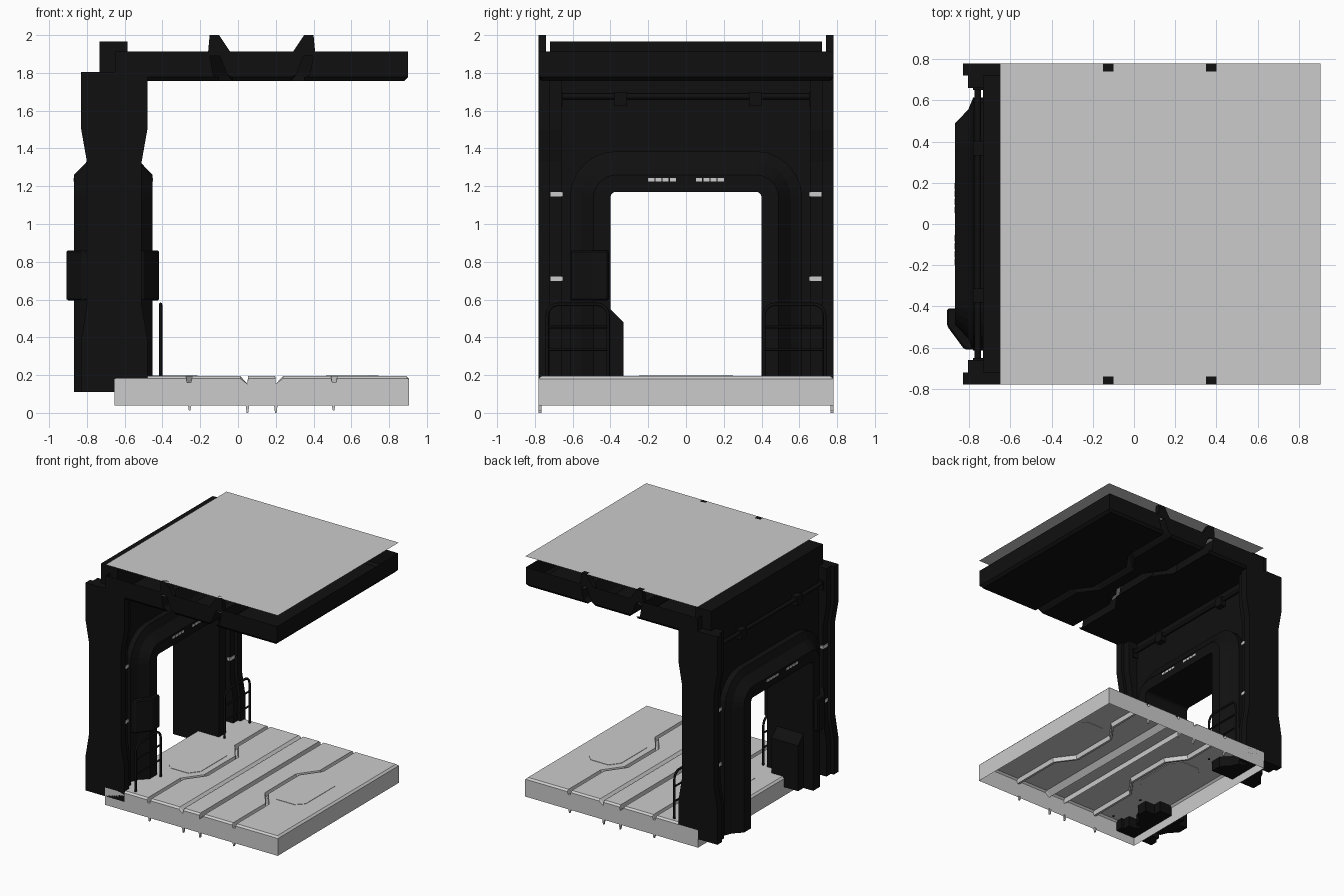
import bpy, bmesh, math
from mathutils import Vector

if "Cube" in bpy.data.objects:
    bpy.data.objects.remove(bpy.data.objects["Cube"])

CX = -0.66      # mid plane of the wall
MID = 0.125     # symmetry line of floor and ceiling grooves
black = bpy.data.materials.new("black_metal")
black.diffuse_color = (0.005, 0.005, 0.005, 1)
black.use_nodes = True
black.node_tree.nodes["Principled BSDF"].inputs["Base Color"].default_value = black.diffuse_color


def finish(name, bm, mat=None):
    bmesh.ops.recalc_face_normals(bm, faces=bm.faces)
    me = bpy.data.meshes.new(name)
    bm.to_mesh(me)
    bm.free()
    ob = bpy.data.objects.new(name, me)
    bpy.context.collection.objects.link(ob)
    if mat:
        me.materials.append(mat)
    return ob


def prism(name, pts, axis, a, b, mat=None):
    """Extrude a 2D outline from a to b along x, y or z."""
    put = {'x': lambda p, t: (t, p[0], p[1]),
           'y': lambda p, t: (p[0], t, p[1]),
           'z': lambda p, t: (p[0], p[1], t)}[axis]
    bm = bmesh.new()
    lo = [bm.verts.new(put(p, a)) for p in pts]
    hi = [bm.verts.new(put(p, b)) for p in pts]
    bm.faces.new(lo)
    bm.faces.new(hi)
    for i in range(len(pts)):
        j = (i + 1) % len(pts)
        bm.faces.new((lo[i], lo[j], hi[j], hi[i]))
    return finish(name, bm, mat)


def box(name, x0, x1, y0, y1, z0, z1, mat=None):
    return prism(name, [(x0, y0), (x1, y0), (x1, y1), (x0, y1)], 'z', z0, z1, mat)


def tube(name, pts, r, mat=None):
    cu = bpy.data.curves.new(name, 'CURVE')
    cu.dimensions = '3D'
    cu.bevel_depth = r
    cu.bevel_resolution = 2
    cu.use_fill_caps = True
    sp = cu.splines.new('POLY')
    sp.points.add(len(pts) - 1)
    for p, co in zip(sp.points, pts):
        p.co = (*co, 1)
    ob = bpy.data.objects.new(name, cu)
    bpy.context.collection.objects.link(ob)
    if mat:
        cu.materials.append(mat)
    return ob


# Stations along y, and how far the jogged grooves have moved at each one
STATIONS = [(-0.78, 0), (-0.765, 0), (-0.35, 0), (-0.2, 1), (0.2, 1),
            (0.35, 0), (0.765, 0), (0.78, 0)]


def tile(name, half, z_of, trim, mat=None, caps=True):
    """Sheet from half a profile of (x, depth, jog), mirrored about MID."""
    prof = half + [(2 * MID - x, z, -j) for x, z, j in reversed(half)]
    bm = bmesh.new()
    rows = []
    for k, (y, s) in enumerate(STATIONS):
        edge = trim if k in (0, len(STATIONS) - 1) else 0
        rows.append([bm.verts.new((x + s * j, y, z_of(max(d, edge)))) for x, d, j in prof])
    for r0, r1 in zip(rows, rows[1:]):
        for i in range(len(prof) - 1):
            bm.faces.new((r0[i], r0[i + 1], r1[i + 1], r1[i]))
    if caps:
        bm.faces.new(rows[0])
        bm.faces.new(rows[-1])
    return finish(name, bm, mat)


# Floor: open-bottomed tile with jogged outer grooves and straight inner ones
J = 0.11
tile("floor_tile", [(-0.655, 0.155, 0), (-0.655, 0.015, 0), (-0.64, 0, 0),
                    (-0.275, 0, J), (-0.268, 0.035, J), (-0.25, 0.035, J), (-0.243, 0, J),
                    (0.012, 0, 0), (0.05, 0.042, 0), (0.053, 0, 0)],
     lambda d: 0.195 - d, 0.013)
for y in (-0.78, 0.765):
    for x, z in ((-0.256, 0.012), (0.05, 0.0), (0.2, 0.0), (0.506, 0.012)):
        prism("groove_end", [(x - 0.01, 0.045), (x + 0.01, 0.045), (x + 0.004, z), (x - 0.004, z)],
              'y', y, y + 0.015)
for s in (-1, 1):
    hatch = [(0.34, -0.17), (0.4, -0.25), (0.56, -0.25), (0.62, -0.19),
             (0.62, 0.19), (0.56, 0.25), (0.4, 0.25), (0.34, 0.17)]
    prism("floor_hatch", [(MID + s * x, y) for x, y in hatch], 'z', 0.19, 0.198)

# Ceiling: open-topped tile with deep jogged channels holding light strips
tile("ceiling_tile", [(-0.65, 0.155, 0), (-0.65, 0.02, 0), (-0.63, 0, 0),
                      (-0.1, 0, J), (-0.13, 0.03, J), (-0.15, 0.14, J), (-0.1, 0.14, J),
                      (-0.055, 0.03, J), (-0.03, 0, J)],
     lambda d: 1.757 + d, 0.02, black)
for s in (-1, 1):
    bm = bmesh.new()
    rows = [[bm.verts.new((MID + s * (w - J * j), y, 1.885)) for w in (0.235, 0.27)]
            for y, j in STATIONS]
    for a, b in zip(rows, rows[1:]):
        bm.faces.new((a[0], a[1], b[1], b[0]))
    finish("ceiling_light_strip", bm)
    for y in (-0.78, 0.74):
        fin = [(0.285, 1.89), (0.275, 2.0), (0.225, 2.0), (0.165, 1.91), (0.165, 1.89)]
        prism("channel_end_fin", [(MID + s * x, z) for x, z in fin], 'y', y, y + 0.04, black)

# Roof sheet
bm = bmesh.new()
bm.faces.new([bm.verts.new(p) for p in ((-0.65, -0.78, 2), (0.905, -0.78, 2),
                                        (0.905, 0.78, 2), (-0.65, 0.78, 2))])
finish("roof_sheet", bm)


# Door arch outline, pushed outward by d
def arch(d, n=6):
    r = 0.03 + d
    pts = [(0.4 + d, 0.11)]
    pts += [(0.37 + r * math.cos(t), 1.14 + r * math.sin(t))
            for t in (math.pi / 2 * i / n for i in range(n + 1))]
    return pts + [(-y, z) for y, z in reversed(pts)]


# Wall panel with doorway
prism("wall_panel", [(0.72, 0.11), (0.72, 1.965), (-0.72, 1.965), (-0.72, 0.11)]
      + arch(0.0)[::-1], 'x', CX - 0.072, CX + 0.075, black)

# Door frame: chamfered section swept round the arch
section = [(0, -0.208), (0.09, -0.208), (0.155, -0.145), (0.215, -0.12), (0.215, 0.12),
           (0.155, 0.145), (0.09, 0.208), (0, 0.208)]
bm = bmesh.new()
loops = [[bm.verts.new((CX + 0.0 + h, y, z)) for y, z in arch(d)] for d, h in section]
for a, b in zip(loops, loops[1:] + loops[:1]):
    for i in range(len(a) - 1):
        bm.faces.new((a[i], a[i + 1], b[i + 1], b[i]))
bm.faces.new([l[0] for l in loops])
bm.faces.new([l[-1] for l in loops])
finish("door_frame", bm, black)


# End columns: waisted outer slab with a thinner inner step
def column_outline(k):
    right = [(0.175 - k, 0.11), (0.175 - k, 0.39), (0.145 - k, 0.57),
             (0.145 - k, 1.33), (0.175 - k, 1.5), (0.175 - k, 1.805)]
    return [(CX + 0.005 + h, z) for h, z in right] + \
           [(CX + 0.005 - h, z) for h, z in reversed(right)]


for s in (-1, 1):
    prism("end_column", column_outline(0), 'y', s * 0.72, s * 0.78, black)
    prism("column_step", column_outline(0.025), 'y', s * 0.66, s * 0.72, black)

# Both faces of the wall
for f in (-1, 1):
    # control box wrapped on the door frame
    outline = [(0.245, -0.41), (0.245, -0.495), (0.16, -0.61), (0.08, -0.61), (0.08, -0.41)]
    ob = prism("control_box", [(CX - 0.003 + f * h, y) for h, y in outline], 'z', 0.595, 0.86, black)
    bev = ob.modifiers.new("bevel", 'BEVEL')
    bev.width = 0.008
    # horizontal pipe and its brackets
    px = CX + f * 0.098
    tube("wall_pipe", [(px, -0.72, 1.675), (px, 0.72, 1.675)], 0.016, black)
    for y in (-0.685, -0.347, 0.368, 0.685):
        box("pipe_bracket", CX + f * 0.07, CX + f * 0.122, y - 0.035, y + 0.035, 1.625, 1.70, black)
    # lamps on the columns and above the door
    for s in (-1, 1):
        for z in (0.71, 1.157):
            box("column_lamp", CX + 0.005 + f * 0.1, CX + 0.005 + f * 0.125,
                s * 0.65, s * 0.718, z - 0.012, z + 0.012)
        for i in range(4):
            y = s * (0.07 + 0.038 * i)
            box("door_lamp", CX + f * 0.2, CX + f * 0.211, y - 0.016, y + 0.016, 1.226, 1.244)

# Chamfered panel inside the doorway
prism("doorway_panel", [(-0.41, 0.11), (-0.33, 0.11), (-0.33, 0.48), (-0.40, 0.55), (-0.41, 0.55)],
      'x', CX - 0.12, CX + 0.12, black)

# Handrails with rounded tops and two crossbars
for s in (-1, 1):
    x, a, b, top, r = -0.41, 0.412, 0.735, 0.575, 0.06
    bend = [math.pi / 2 * i / 5 for i in range(6)]
    pts = [(a, 0.19)]
    pts += [(a + r - r * math.cos(t), top - r + r * math.sin(t)) for t in bend]
    pts += [(b - r + r * math.sin(t), top - r + r * math.cos(t)) for t in bend]
    pts += [(b, 0.19)]
    tube("handrail", [(x, s * y, z) for y, z in pts], 0.009, black)
    for z in (0.335, 0.455):
        tube("handrail_bar", [(x, s * a, z), (x, s * b, z)], 0.007, black)
